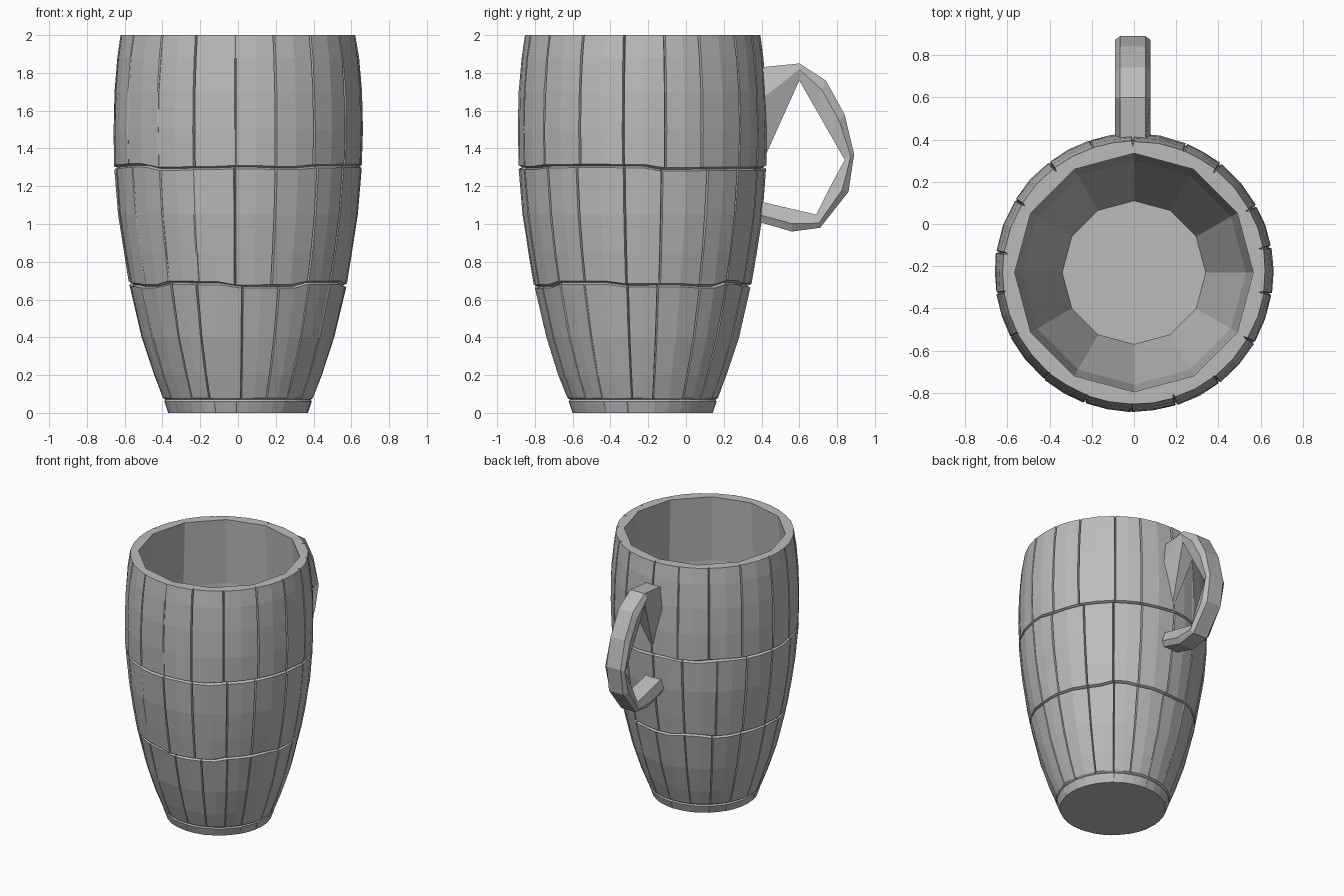
import bpy, bmesh, math, random
from math import sin, cos, radians, tau

random.seed(4)
cube = bpy.data.objects.get("Cube")
if cube:
    bpy.data.objects.remove(cube)

grey = bpy.data.materials.new("stone grey")
grey.use_nodes = True
COLOUR = (0.5, 0.5, 0.5, 1)
grey.diffuse_color = COLOUR
grey.node_tree.nodes["Principled BSDF"].inputs["Base Color"].default_value = COLOUR

AXIS_Y = -0.23
STAVES = 18
GROOVE = 0.02
PROFILE = [(0, .37), (.07, .395), (.2, .445), (.4, .51), (.68, .575), (.85, .605),
           (1.05, .635), (1.3, .655), (1.5, .66), (1.7, .655), (1.88, .64), (2, .622)]


def radius(z):
    for (z0, r0), (z1, r1) in zip(PROFILE, PROFILE[1:]):
        if z <= z1:
            return r0 + (r1 - r0) * (z - z0) / (z1 - z0)
    return PROFILE[-1][1]


def finish(bm, name):
    bmesh.ops.recalc_face_normals(bm, faces=bm.faces)
    mesh = bpy.data.meshes.new(name)
    bm.to_mesh(mesh)
    bm.free()
    mesh.materials.append(grey)
    obj = bpy.data.objects.new(name, mesh)
    bpy.context.collection.objects.link(obj)
    return obj


def ring(bm, points):
    return [bm.verts.new(p) for p in points]


def skin(bm, a, b):
    n = len(a)
    for i in range(n):
        j = (i + 1) % n
        bm.faces.new((a[i], a[j], b[j], b[i]))


def closed_edges(bm, loop):
    pairs = zip(loop, loop[1:] + loop[:1])
    return [bm.edges.get(p) or bm.edges.new(p) for p in pairs]


def band_columns(grooved):
    """Angle and groove depth of each column: two groove lips, its floor, and stave middles."""
    seams = [radians(-90 + 20 * i + random.uniform(-2.5, 2.5)) for i in range(STAVES)]
    columns = []
    for i, a in enumerate(seams):
        following = seams[i + 1] if i + 1 < STAVES else seams[0] + tau
        depth = GROOVE * random.choice((1, 1, 1, .2)) if grooved else 0
        columns += [(a - .009, 0), (a, depth), (a + .009, 0), ((a + following) / 2, 0)]
    return columns


# Outer wall: bands of staves parted by sunken seams
bm = bmesh.new()
bands = [(0, .07, False), (.07, .68, True), (.68, 1.3, True), (1.3, 2, True)]
rows = []
wobble = [0] * (STAVES * 4)
for low, high, grooved in bands:
    columns = band_columns(grooved)
    next_wobble = []
    for i in range(STAVES):
        next_wobble += [random.uniform(-.012, .012) if .1 < high < 2 else 0] * 4
    heights = [low + (.009 if low else 0)]
    heights += [z for z, r in PROFILE if low < z < high]
    heights += [high - (.009 if high < 2 else 0)]
    for k, z in enumerate(heights):
        shift = wobble if k == 0 else next_wobble if k == len(heights) - 1 else [0] * len(wobble)
        points = []
        for (a, depth), s in zip(columns, shift):
            r = radius(z + s) - depth + random.uniform(-.002, .002)
            points.append((r * cos(a), AXIS_Y + r * sin(a), z + s))
        rows.append(ring(bm, points))
    if high < 2:
        sunk = GROOVE if high > .1 else .01
        points = []
        for (a, depth), s in zip(columns, next_wobble):
            r = radius(high + s) - sunk
            points.append((r * cos(a), AXIS_Y + r * sin(a), high + s))
        rows.append(ring(bm, points))
    wobble = next_wobble
for a, b in zip(rows, rows[1:]):
    skin(bm, a, b)
bm.faces.new(rows[0])

# Coarser inner wall and floor
inner = []
for z, r in [(2, .565), (1.5, .59), (.72, .53), (.1, .34)]:
    inner.append(ring(bm, [(r * cos(tau * i / 12), AXIS_Y + r * sin(tau * i / 12), z)
                           for i in range(12)]))
for a, b in zip(inner, inner[1:]):
    skin(bm, a, b)
bm.faces.new(inner[-1])

# Rim joining the two walls
bmesh.ops.bridge_loops(bm, edges=closed_edges(bm, rows[-1]) + closed_edges(bm, inner[0]))
finish(bm, "mug_body")

# Handle: faceted strap, with a pointed web below its upper joint
outer_path = [(.40, 1.83), (.60, 1.85), (.74, 1.76), (.84, 1.58), (.89, 1.37),
              (.86, 1.17), (.71, .98), (.56, .96), (.39, 1.01)]
inner_path = [(.42, 1.36), (.60, 1.76), (.68, 1.62), (.76, 1.48), (.84, 1.34),
              (.765, 1.2), (.69, 1.05), (.56, 1.08), (.39, 1.12)]
bm = bmesh.new()
loops = []
for k, ((yo, zo), (yi, zi)) in enumerate(zip(outer_path, inner_path)):
    t = .35
    ym, zm = yo + (yi - yo) * t, zo + (zi - zo) * t
    wide = .083
    tip = .008 if k == 0 else .065
    x = -.006
    loops.append(ring(bm, [(x - .06, yo, zo), (x + .06, yo, zo), (x + wide, ym, zm),
                           (x + tip, yi, zi), (x - tip, yi, zi), (x - wide, ym, zm)]))
for a, b in zip(loops, loops[1:]):
    skin(bm, a, b)
bm.faces.new(loops[0])
bm.faces.new(loops[-1])
finish(bm, "handle")
